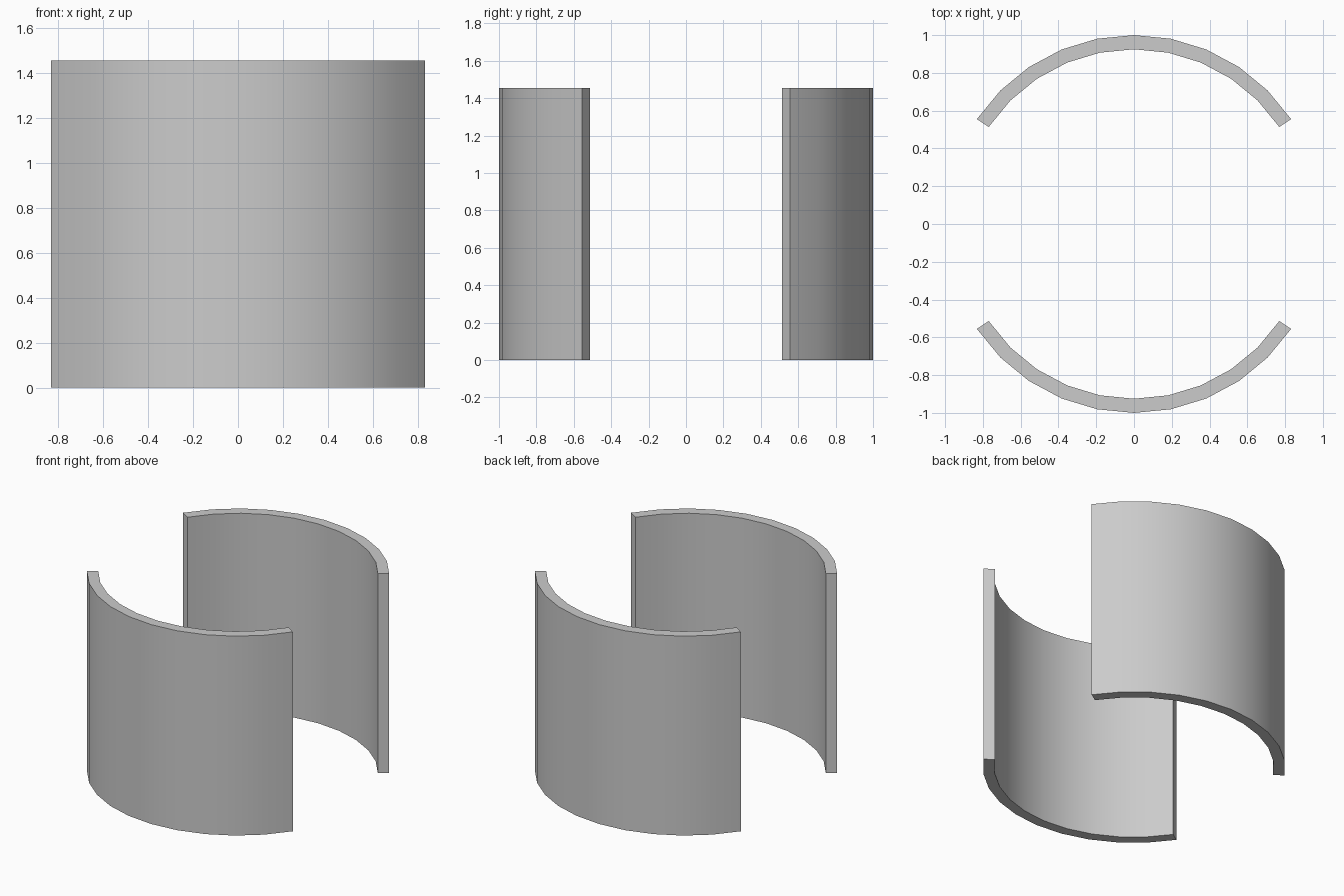
import bpy, bmesh
from math import sin, cos, radians

if "Cube" in bpy.data.objects:
    bpy.data.objects.remove(bpy.data.objects["Cube"])

OUTER, INNER, HEIGHT = 1.0, 0.925, 1.455
STEP, SEGMENTS = 11.25, 10  # 10 sides of a 32-sided ring


def curved_panel(name, middle):
    """Upright curved wall centred on the given compass angle (degrees)."""
    bm = bmesh.new()
    rings = []
    for i in range(SEGMENTS + 1):
        a = radians(middle + (i - SEGMENTS / 2) * STEP)
        rings.append([bm.verts.new((r * cos(a), r * sin(a), z))
                      for r, z in ((OUTER, 0), (OUTER, HEIGHT), (INNER, HEIGHT), (INNER, 0))])
    # Walls, top and bottom edges
    for a, b in zip(rings, rings[1:]):
        for k in range(4):
            n = (k + 1) % 4
            bm.faces.new((a[k], b[k], b[n], a[n]))
    # End caps
    bm.faces.new(rings[0])
    bm.faces.new(rings[-1][::-1])
    bmesh.ops.recalc_face_normals(bm, faces=bm.faces)
    mesh = bpy.data.meshes.new(name)
    bm.to_mesh(mesh)
    bm.free()
    obj = bpy.data.objects.new(name, mesh)
    bpy.context.collection.objects.link(obj)
    return obj


# Two facing panels
panels = [curved_panel("front_curved_panel", -90), curved_panel("back_curved_panel", 90)]

# Smooth curved walls with crisp borders
for obj in panels:
    bpy.ops.object.select_all(action='DESELECT')
    obj.select_set(True)
    bpy.context.view_layer.objects.active = obj
    bpy.ops.object.shade_smooth_by_angle(angle=radians(30))
